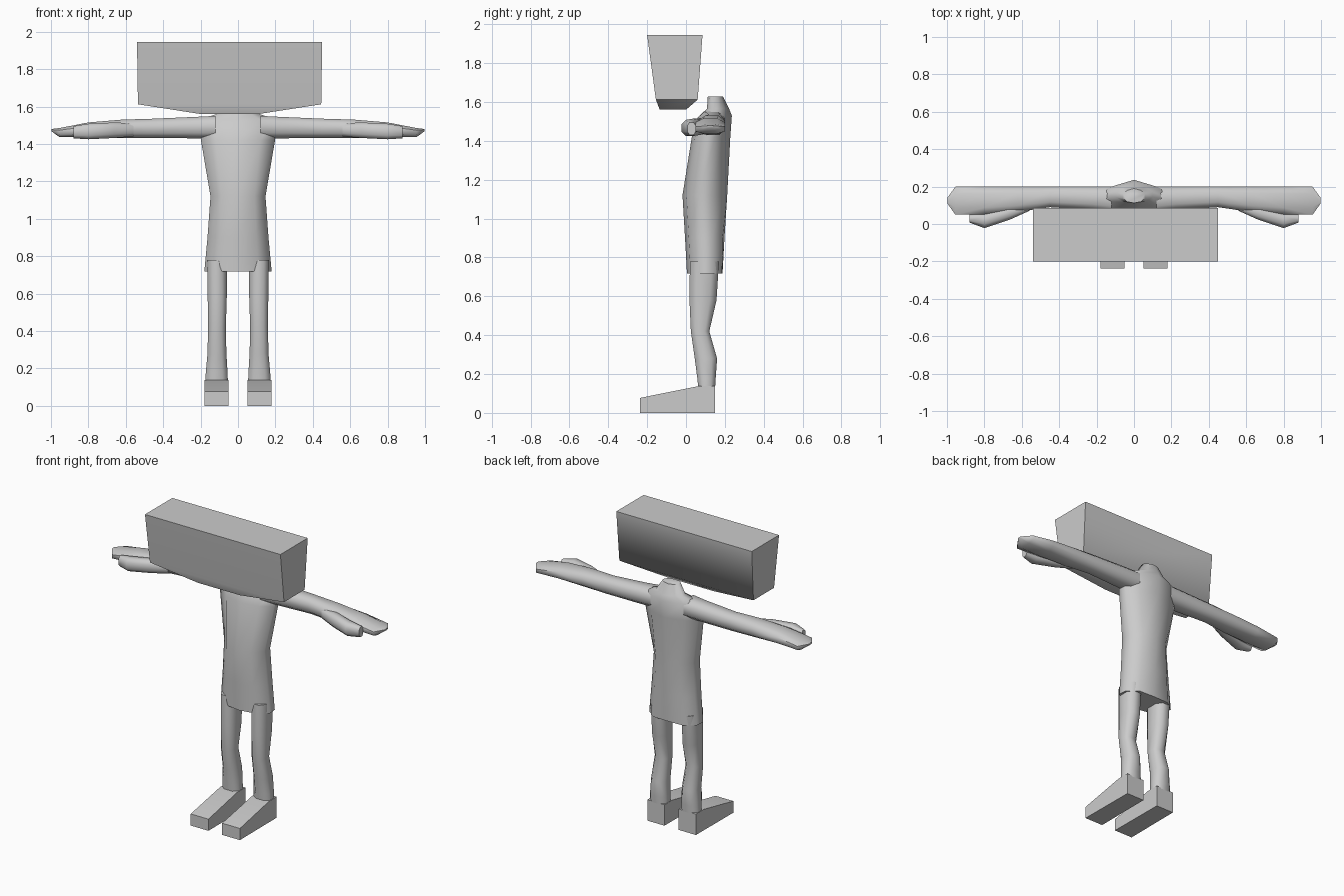
import bpy, bmesh, math

if "Cube" in bpy.data.objects:
    bpy.data.objects.remove(bpy.data.objects["Cube"])

grey = bpy.data.materials.new("plain_grey")
grey.diffuse_color = (0.6, 0.6, 0.6, 1)
grey.use_nodes = True
grey.node_tree.nodes["Principled BSDF"].inputs["Base Color"].default_value = grey.diffuse_color


def loft(name, rings, mirror=False, angle=60):
    """Skin a list of equal-length point rings and cap both ends."""
    bm = bmesh.new()
    loops = [[bm.verts.new(p) for p in ring] for ring in rings]
    n = len(loops[0])
    for a, b in zip(loops, loops[1:]):
        for i in range(n):
            j = (i + 1) % n
            bm.faces.new((a[i], a[j], b[j], b[i]))
    bm.faces.new(loops[0][::-1])
    bm.faces.new(loops[-1])
    bmesh.ops.recalc_face_normals(bm, faces=bm.faces)
    me = bpy.data.meshes.new(name)
    bm.to_mesh(me)
    bm.free()
    me.materials.append(grey)
    ob = bpy.data.objects.new(name, me)
    bpy.context.collection.objects.link(ob)
    bpy.ops.object.select_all(action='DESELECT')
    ob.select_set(True)
    bpy.context.view_layer.objects.active = ob
    bpy.ops.object.shade_smooth_by_angle(angle=math.radians(angle))
    if mirror:
        m = ob.modifiers.new("Mirror", 'MIRROR')
        m.use_mirror_merge = False
    return ob


def octagon(a0, a1, b0, b1, k=0.5):
    """Chamfered rectangle between two ranges, as 2D points."""
    ca, cb, ha, hb = (a0 + a1) / 2, (b0 + b1) / 2, (a1 - a0) / 2, (b1 - b0) / 2
    unit = [(1, -k), (1, k), (k, 1), (-k, 1), (-1, k), (-1, -k), (-k, -1), (k, -1)]
    return [(ca + u * ha, cb + v * hb) for u, v in unit]


def rect(a0, a1, b0, b1):
    return [(a0, b0), (a1, b0), (a1, b1), (a0, b1)]


def along_x(x, pts):
    return [(x, a, b) for a, b in pts]


def along_y(y, pts):
    return [(a, y, b) for a, b in pts]


def along_z(z, pts):
    return [(a, b, z) for a, b in pts]


# Head: wide tapered box with a wedge-shaped underside
loft("head", [along_z(z, rect(*r)) for z, r in [
    (1.56, (-0.20, 0.11, -0.135, 0.0)),
    (1.612, (-0.535, 0.445, -0.155, 0.06)),
    (1.945, (-0.54, 0.45, -0.20, 0.085))]])


# Torso: flat-backed body with a ridge down the spine, ending in the neck
def torso_ring(z, w, front, back, ridge):
    d = back - front
    half = [(0.6 * w, front + 0.1 * d), (w, front + 0.4 * d),
            (w * 0.97, front + 0.72 * d), (0.6 * w, back)]
    left = [(-x, y) for x, y in reversed(half)]
    return along_z(z, [(0, front)] + half + [(0, ridge)] + left)


loft("torso", [torso_ring(*r) for r in [
    (0.718, 0.18, 0.005, 0.185, 0.188),
    (0.90, 0.163, -0.005, 0.188, 0.198),
    (1.12, 0.147, -0.018, 0.19, 0.212),
    (1.42, 0.198, 0.03, 0.195, 0.228),
    (1.53, 0.20, 0.07, 0.20, 0.236),
    (1.565, 0.10, 0.108, 0.20, 0.222),
    (1.628, 0.06, 0.112, 0.18, 0.19)]])

# Arms with flat, pointed hands
loft("arm", [along_x(x, octagon(*r)) for x, r in [
    (0.12, (0.06, 0.20, 1.43, 1.55)),
    (0.22, (0.075, 0.20, 1.43, 1.545)),
    (0.45, (0.09, 0.20, 1.432, 1.535)),
    (0.62, (0.065, 0.20, 1.432, 1.53)),
    (0.80, (0.05, 0.20, 1.435, 1.515)),
    (0.955, (0.05, 0.20, 1.437, 1.485)),
    (0.998, (0.11, 0.14, 1.468, 1.48))]], mirror=True)

# Thumbs
loft("thumb", [along_x(x, octagon(*r)) for x, r in [
    (0.56, (0.07, 0.13, 1.44, 1.51)),
    (0.66, (0.025, 0.10, 1.432, 1.515)),
    (0.80, (-0.022, 0.06, 1.425, 1.508)),
    (0.88, (0.008, 0.05, 1.43, 1.495))]], mirror=True)

# Legs
loft("leg", [along_z(z, octagon(*r)) for z, r in [
    (0.78, (0.06, 0.165, 0.02, 0.17)),
    (0.58, (0.06, 0.162, 0.018, 0.157)),
    (0.42, (0.065, 0.16, 0.025, 0.12)),
    (0.28, (0.062, 0.163, 0.045, 0.16)),
    (0.18, (0.056, 0.172, 0.058, 0.153)),
    (0.10, (0.053, 0.176, 0.066, 0.148))]], mirror=True)

# Feet: long wedges
loft("foot", [along_y(y, rect(*r)) for y, r in [
    (-0.237, (0.05, 0.18, 0.0, 0.077)),
    (0.066, (0.052, 0.178, 0.0, 0.138)),
    (0.15, (0.052, 0.178, 0.0, 0.138))]], mirror=True, angle=30)
